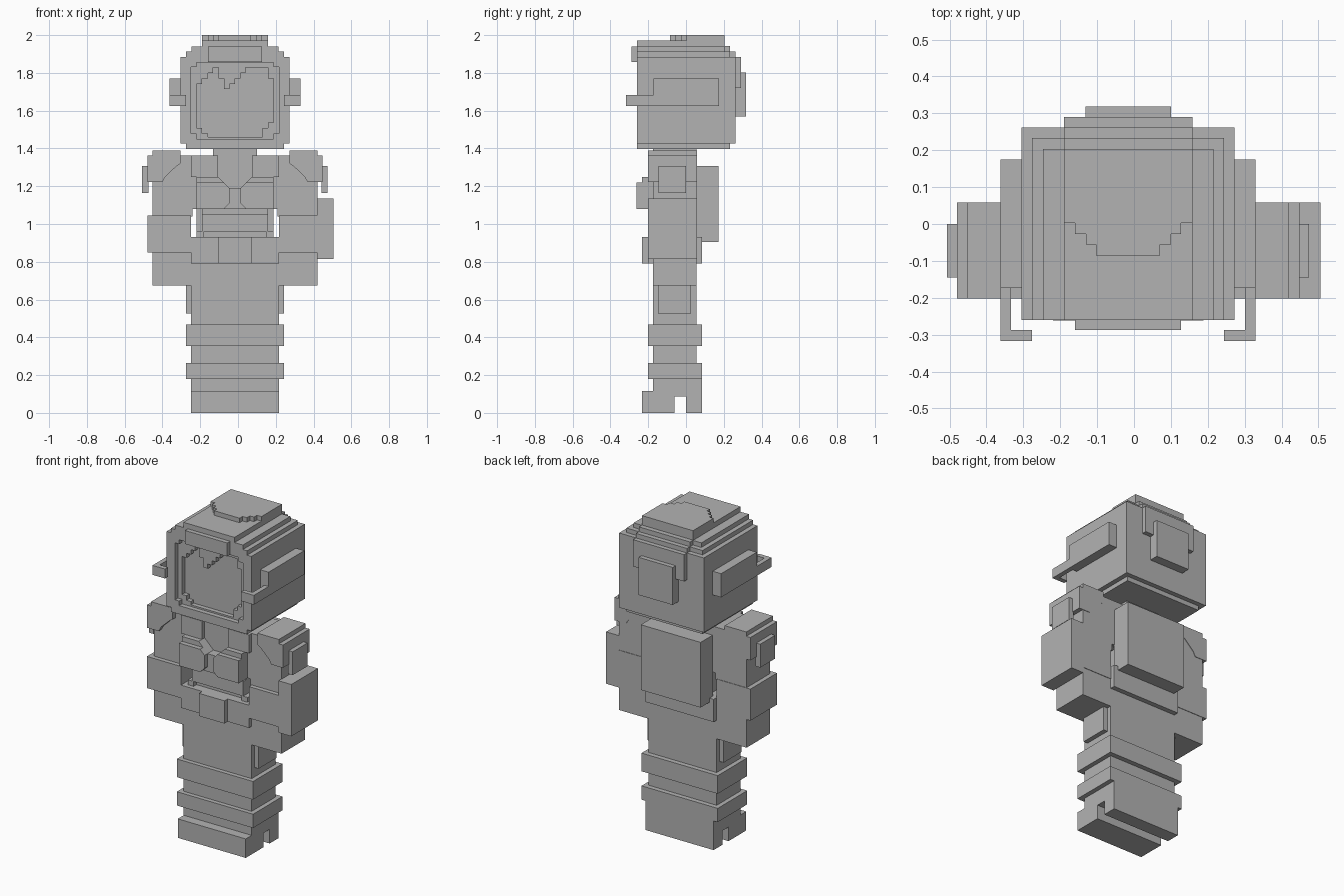
import bpy, bmesh

CX = -0.016  # symmetry plane of the body

grey = bpy.data.materials.new("suit grey")
grey.diffuse_color = (0.45, 0.45, 0.45, 1)


def prism(name, pts, a0, a1, axis="y"):
    """Extrude an outline along y (points are x,z) or along z (x,y) or x (y,z)."""
    place = {"y": lambda p, q, a: (p, a, q),
             "z": lambda p, q, a: (p, q, a),
             "x": lambda p, q, a: (a, p, q)}[axis]
    bm = bmesh.new()
    lo = [bm.verts.new(place(p, q, a0)) for p, q in pts]
    hi = [bm.verts.new(place(p, q, a1)) for p, q in pts]
    bm.faces.new(lo)
    bm.faces.new(hi)
    n = len(pts)
    for i in range(n):
        j = (i + 1) % n
        bm.faces.new((lo[i], lo[j], hi[j], hi[i]))
    bmesh.ops.recalc_face_normals(bm, faces=bm.faces)
    me = bpy.data.meshes.new(name)
    bm.to_mesh(me)
    bm.free()
    me.materials.append(grey)
    ob = bpy.data.objects.new(name, me)
    bpy.context.collection.objects.link(ob)
    return ob


def box(name, x0, x1, y0, y1, z0, z1):
    return prism(name, [(x0, z0), (x1, z0), (x1, z1), (x0, z1)], y0, y1)


def mid(name, half, y0, y1, z0, z1):
    """Box centred on the symmetry plane."""
    return box(name, CX - half, CX + half, y0, y1, z0, z1)


def flip(pts):
    return [(2 * CX - x, z) for x, z in pts]


def pair(name, x0, x1, *yz):
    """Box given on the left side plus its mirrored twin."""
    box("left_" + name, x0, x1, *yz)
    box("right_" + name, 2 * CX - x1, 2 * CX - x0, *yz)


def cut(target, cutter):
    cutter.hide_render = True
    mod = target.modifiers.new("cut", "BOOLEAN")
    mod.operation = "DIFFERENCE"
    mod.solver = "EXACT"
    mod.object = cutter
    bpy.context.view_layer.objects.active = target
    bpy.ops.object.modifier_apply(modifier=mod.name)
    bpy.data.objects.remove(cutter)


# Boots with a notch under the instep
prism("boots", [(-0.233, 0), (-0.06, 0), (-0.06, 0.087), (0, 0.087), (0, 0),
                (0.085, 0), (0.085, 0.185), (-0.175, 0.185),
                (-0.175, 0.117), (-0.233, 0.117)], CX - 0.232, CX + 0.232, "x")

# Legs, bands and hip pockets
mid("legs", 0.232, -0.175, 0.055, 0.18, 0.8)
mid("ankle_band", 0.26, -0.202, 0.085, 0.18, 0.265)
mid("knee_band", 0.26, -0.202, 0.085, 0.355, 0.467)
pair("hip_pocket", -0.276, -0.24, -0.147, 0.027, 0.525, 0.68)

# Belt, buckle and waist
mid("belt", 0.232, -0.202, 0.085, 0.79, 0.93)
mid("buckle", 0.087, -0.233, -0.19, 0.79, 0.93)
mid("waist", 0.174, -0.147, 0.055, 0.92, 1.11)
mid("waist_panel", 0.174, -0.175, -0.14, 0.96, 1.05)
pair("waist_tab", -0.22, -0.18, -0.175, -0.11, 0.93, 0.96)

# Chest, straps and chest pouches
mid("chest", 0.232, -0.175, 0.055, 1.08, 1.363)
pair("strap", -0.248, -0.105, -0.202, -0.17, 1.25, 1.363)
mid("chest_band", 0.204, -0.233, -0.17, 1.08, 1.19)
pouch = [(-0.22, 1.08), (-0.075, 1.08), (-0.045, 1.11), (-0.045, 1.19),
         (-0.075, 1.22), (-0.22, 1.22)]
yoke = [(-0.22, 1.16), (-0.045, 1.16), (-0.045, 1.19), (-0.105, 1.25), (-0.22, 1.25)]
for side, shape in (("left", lambda p: p), ("right", flip)):
    prism(side + "_chest_pouch", shape(pouch), -0.262, -0.2)
    prism(side + "_chest_yoke", shape(yoke), -0.233, -0.17)

# Backpack
mid("backpack", 0.204, 0.05, 0.172, 0.905, 1.307)

# Arms, shoulder caps and shoulder pads
pair("upper_arm", -0.452, -0.24, -0.175, 0.055, 1.04, 1.363)
pair("hand", -0.452, -0.24, -0.175, 0.055, 0.675, 0.86)
pair("forearm", -0.452, -0.248, -0.202, 0.058, 0.85, 1.045)
box("left_forearm_plate", -0.48, -0.45, -0.202, 0.058, 0.85, 1.045)
box("right_forearm_plate", 0.418, 0.505, -0.202, 0.058, 0.815, 1.135)
cap = [(-0.452, 1.39), (-0.452, 1.363), (-0.48, 1.363), (-0.48, 1.222),
       (-0.4, 1.222), (-0.385, 1.25), (-0.325, 1.307), (-0.305, 1.32), (-0.305, 1.39)]
prism("left_shoulder_cap", cap, -0.202, 0.058)
prism("right_shoulder_cap", flip(cap), -0.202, 0.058)
pair("shoulder_pad", -0.507, -0.475, -0.145, 0, 1.163, 1.307)

# Neck and helmet
mid("neck", 0.117, -0.175, 0.055, 1.35, 1.41)
mid("helmet_base", 0.26, -0.26, 0.233, 1.397, 1.426)
shell = mid("helmet_shell", 0.289, -0.26, 0.262, 1.425, 1.885)
mid("helmet_top_lower", 0.26, -0.26, 0.233, 1.884, 1.912)
mid("helmet_top_upper", 0.231, -0.26, 0.203, 1.911, 1.94)

# Visor opening and deeper glass area with stepped outline
rim = [(-0.22, 1.45), (0.187, 1.45), (0.187, 1.478), (0.217, 1.478), (0.217, 1.83),
       (0.187, 1.83), (0.187, 1.856), (-0.22, 1.856), (-0.22, 1.83), (-0.248, 1.83),
       (-0.248, 1.478), (-0.22, 1.478)]
glass = [(-0.16, 1.46), (0.13, 1.46), (0.13, 1.508), (0.158, 1.508), (0.158, 1.538),
         (0.187, 1.538), (0.187, 1.77), (0.158, 1.77), (0.158, 1.828),
         (0.04, 1.828), (0.04, 1.8), (0.012, 1.8), (0.012, 1.77), (-0.016, 1.77),
         (-0.016, 1.742), (-0.045, 1.742), (-0.045, 1.714), (-0.074, 1.714),
         (-0.074, 1.77), (-0.103, 1.77), (-0.103, 1.828), (-0.132, 1.828),
         (-0.132, 1.8), (-0.16, 1.8), (-0.16, 1.77), (-0.19, 1.77), (-0.19, 1.742),
         (-0.22, 1.742), (-0.22, 1.508), (-0.19, 1.508), (-0.19, 1.48), (-0.16, 1.48)]
cut(shell, prism("rim_cutter", rim, -0.4, -0.231))
cut(shell, prism("glass_cutter", glass, -0.4, -0.203))

# Crest running over the helmet from brow to back plate
mid("crest_brow", 0.144, -0.288, -0.25, 1.857, 1.94)
mid("crest_top", 0.174, -0.26, 0.203, 1.93, 1.972)
prism("crest_cap", [(-0.19, 0.203), (-0.19, 0.003), (-0.16, 0.003), (-0.16, -0.027),
                    (-0.13, -0.027), (-0.13, -0.056), (-0.103, -0.056), (-0.103, -0.085),
                    (0.07, -0.085), (0.07, -0.056), (0.1, -0.056), (0.1, -0.027),
                    (0.128, -0.027), (0.128, 0.003), (0.158, 0.003), (0.158, 0.203)],
      1.97, 2.0, "z")
for i, (y, top) in enumerate([(0.233, 1.942), (0.262, 1.913), (0.29, 1.885)]):
    mid("crest_back_%d" % (i + 1), 0.174, 0.15, y, 1.72, top)
mid("back_plate", 0.116, 0.25, 0.318, 1.57, 1.802)

# Side bars with forward prongs
pair("side_bar", -0.362, -0.3, -0.173, 0.175, 1.624, 1.77)
pair("prong", -0.362, -0.333, -0.317, -0.17, 1.624, 1.682)
pair("prong_tip", -0.334, -0.276, -0.317, -0.288, 1.624, 1.682)
